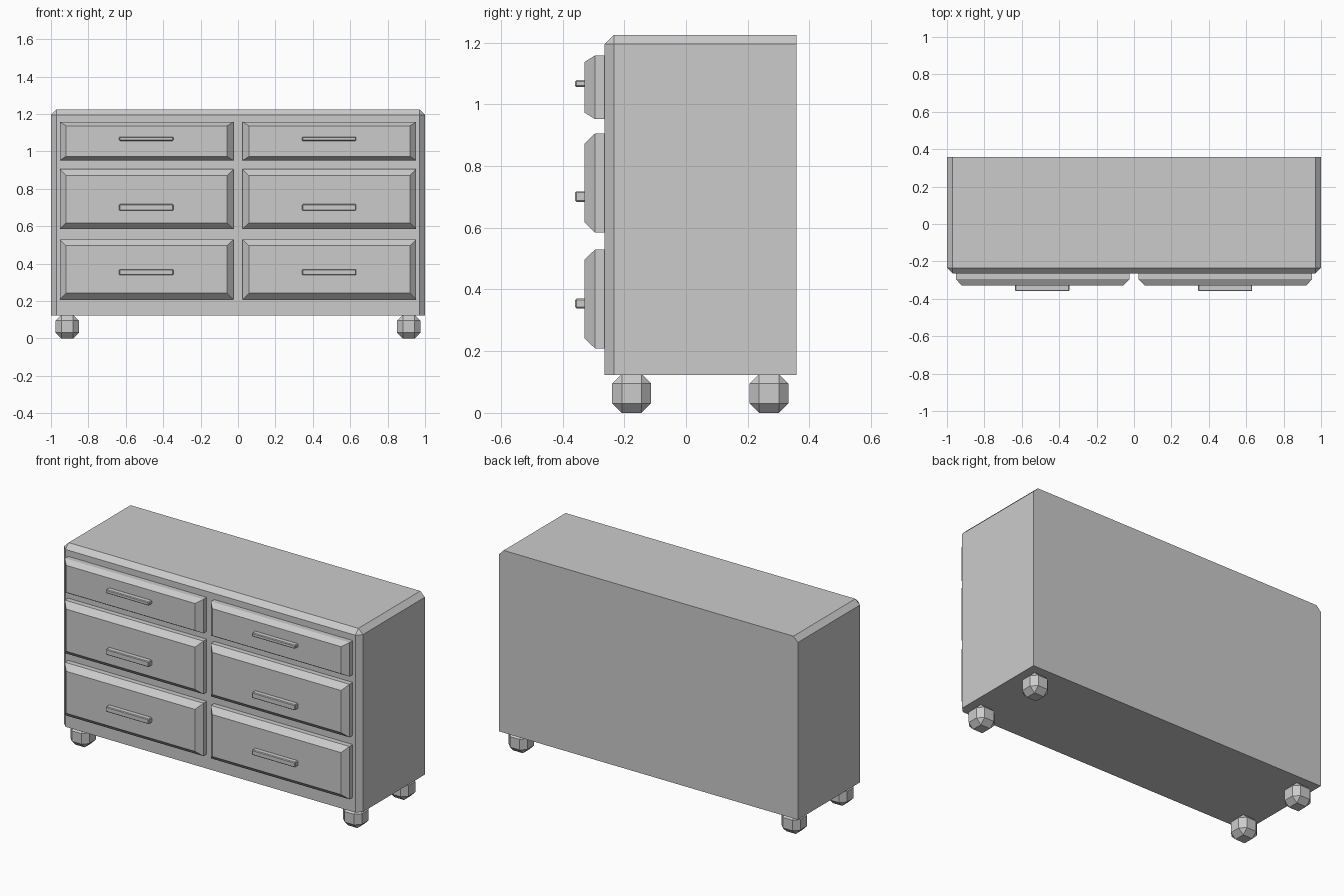
import bpy, bmesh

if "Cube" in bpy.data.objects:
    bpy.data.objects.remove(bpy.data.objects["Cube"])


def box(name, lo, hi, bevel=0.0, pick=lambda e: True):
    """Box between two corners, with the picked edges chamfered."""
    bm = bmesh.new()
    bmesh.ops.create_cube(bm, size=1)
    for v in bm.verts:
        for i in range(3):
            v.co[i] = lo[i] if v.co[i] < 0 else hi[i]
    if bevel:
        bmesh.ops.bevel(bm, geom=[e for e in bm.edges if pick(e)], offset=bevel,
                        offset_type='OFFSET', segments=1, profile=0.5,
                        affect='EDGES', clamp_overlap=True)
    return finish(name, bm)


def finish(name, bm):
    bmesh.ops.recalc_face_normals(bm, faces=bm.faces)
    mesh = bpy.data.meshes.new(name)
    bm.to_mesh(mesh)
    bm.free()
    obj = bpy.data.objects.new(name, mesh)
    bpy.context.collection.objects.link(obj)
    return obj


FRONT, BACK, BOTTOM, TOP = -0.264, 0.358, 0.122, 1.225


def body_edge(e):
    """Edges away from the back and bottom, plus the front uprights."""
    a, b = (v.co for v in e.verts)
    on_back = a.y > 0 and b.y > 0
    on_bottom = a.z < 0.5 and b.z < 0.5
    return not on_back and not on_bottom


def drawer(name, x0, x1, z0, z1, inset_z):
    """Drawer front: straight rim, then a chamfer to a raised flat face."""
    rings = [(FRONT + 0.01, 0, 0), (-0.295, 0, 0), (-0.329, 0.033, inset_z)]
    bm = bmesh.new()
    loops = []
    for y, dx, dz in rings:
        corners = [(x0 + dx, z0 + dz), (x1 - dx, z0 + dz),
                   (x1 - dx, z1 - dz), (x0 + dx, z1 - dz)]
        loops.append([bm.verts.new((x, y, z)) for x, z in corners])
    for a, b in zip(loops, loops[1:]):
        for i in range(4):
            j = (i + 1) % 4
            bm.faces.new((a[i], a[j], b[j], b[i]))
    bm.faces.new(loops[0])
    bm.faces.new(loops[-1])
    return finish(name, bm)


# Cabinet body
box("body", (-1, FRONT, BOTTOM), (1, BACK, TOP), 0.03, body_edge)

# Drawer rows: bottom, top, chamfer height, handle bottom, handle top
rows = {
    "top": (0.952, 1.158, 0.021, 1.056, 1.078),
    "middle": (0.584, 0.905, 0.033, 0.684, 0.718),
    "bottom": (0.209, 0.529, 0.033, 0.339, 0.370),
}
for row, (z0, z1, inset, h0, h1) in rows.items():
    for side, x0 in (("left", -0.953), ("right", 0.025)):
        drawer(f"{row}_{side}_drawer", x0, x0 + 0.928, z0, z1, inset)
        # Bar handle
        box(f"{row}_{side}_handle", (x0 + 0.318, -0.359, h0),
            (x0 + 0.607, -0.320, h1), 0.004)

# Chunky chamfered feet
R = 0.063
for side, x in (("left", -0.913), ("right", 0.913)):
    for end, y in (("front", -0.176), ("back", 0.269)):
        box(f"{end}_{side}_foot", (x - R, y - R, 0), (x + R, y + R, 2 * R), 0.031)
